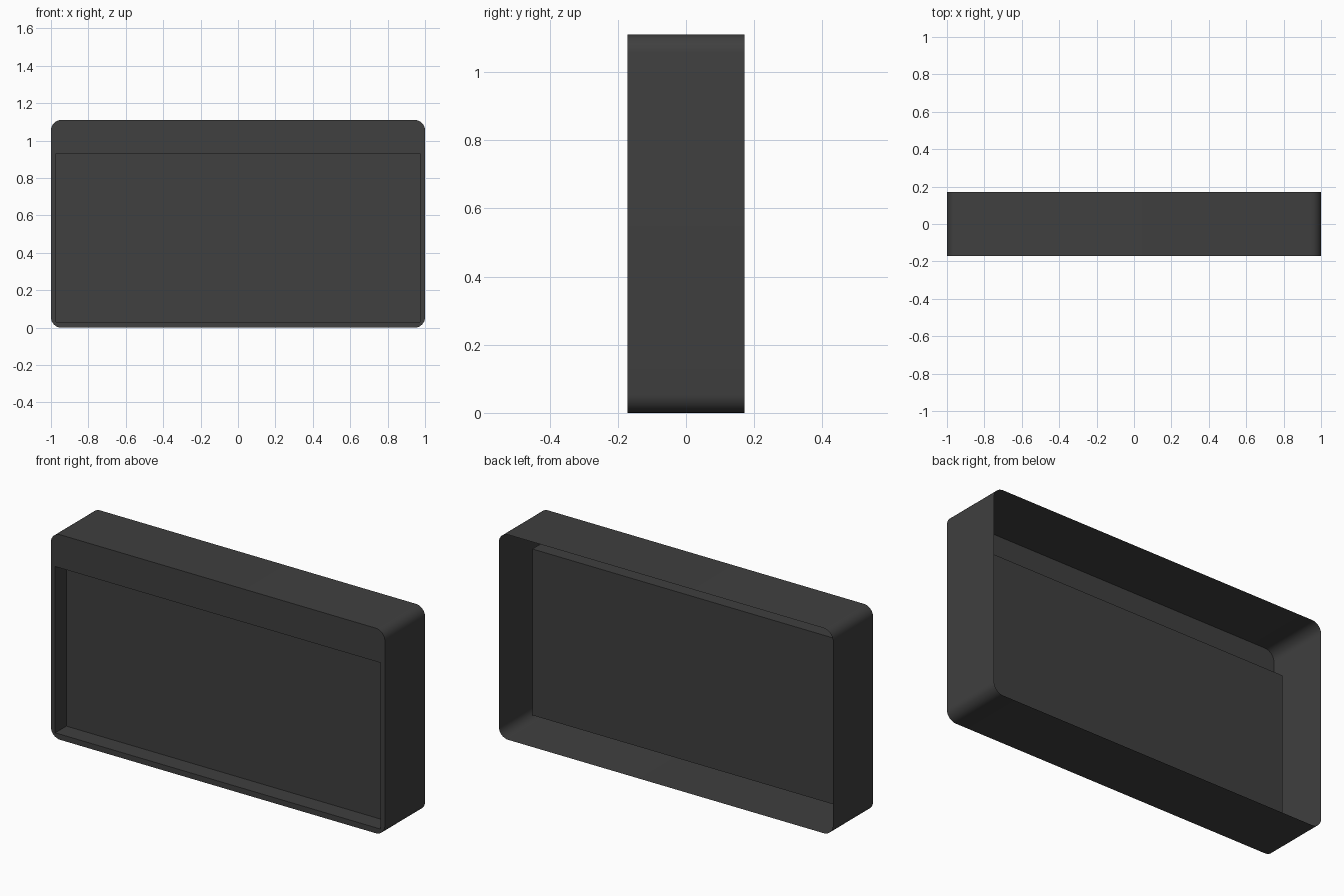
import bpy, bmesh
from math import sin, cos, pi

cube = bpy.data.objects.get("Cube")
if cube:
    bpy.data.objects.remove(cube, do_unlink=True)

WIDTH, HEIGHT, DEPTH = 2.0, 1.11, 0.344
RADIUS, SEGMENTS = 0.055, 8
FRONT, BACK = -DEPTH / 2, DEPTH / 2
POCKET_X, POCKET_BOTTOM, POCKET_TOP, POCKET_DEPTH = 0.974, 0.03, 0.93, 0.095

charcoal = bpy.data.materials.new("charcoal plastic")
charcoal.use_nodes = True
colour = (0.05, 0.05, 0.05, 1)
charcoal.diffuse_color = colour
charcoal.node_tree.nodes["Principled BSDF"].inputs["Base Color"].default_value = colour


def rounded_outline():
    """Rounded rectangle in x, z, going round from the upper +x corner."""
    cx, top = WIDTH / 2 - RADIUS, HEIGHT - RADIUS
    centres = [(cx, top), (-cx, top), (-cx, RADIUS), (cx, RADIUS)]
    points = []
    for quarter, (x, z) in enumerate(centres):
        for i in range(SEGMENTS + 1):
            a = (quarter + i / SEGMENTS) * pi / 2
            points.append((x + RADIUS * cos(a), z + RADIUS * sin(a)))
    return points


def add_loop(bm, outline, y):
    return [bm.verts.new((x, y, z)) for x, z in outline]


def bridge(bm, a, b):
    """Wall of quads between two matching loops."""
    for i in range(len(a)):
        j = (i + 1) % len(a)
        bm.faces.new((a[i], a[j], b[j], b[i]))


def loop_edges(bm, loop):
    return [bm.edges.get((loop[i - 1], loop[i])) for i in range(len(loop))]


bm = bmesh.new()

# Outer wall, open at the back
outer = rounded_outline()
outer_front = add_loop(bm, outer, FRONT)
bridge(bm, outer_front, add_loop(bm, outer, BACK))

# Recessed pocket with its flat rear panel
pocket = [(POCKET_X, POCKET_TOP), (-POCKET_X, POCKET_TOP),
          (-POCKET_X, POCKET_BOTTOM), (POCKET_X, POCKET_BOTTOM)]
pocket_front = add_loop(bm, pocket, FRONT)
pocket_rear = add_loop(bm, pocket, FRONT + POCKET_DEPTH)
bridge(bm, pocket_front, pocket_rear)
bm.faces.new(pocket_rear)

# Front frame around the pocket
bmesh.ops.triangle_fill(bm, use_beauty=True, use_dissolve=False,
                        edges=loop_edges(bm, outer_front) + loop_edges(bm, pocket_front))

bmesh.ops.recalc_face_normals(bm, faces=bm.faces[:])
mesh = bpy.data.meshes.new("housing")
bm.to_mesh(mesh)
bm.free()
mesh.materials.append(charcoal)

housing = bpy.data.objects.new("housing", mesh)
bpy.context.collection.objects.link(housing)
bpy.ops.object.select_all(action='DESELECT')
bpy.context.view_layer.objects.active = housing
housing.select_set(True)
bpy.ops.object.shade_smooth_by_angle(angle=pi / 6)
